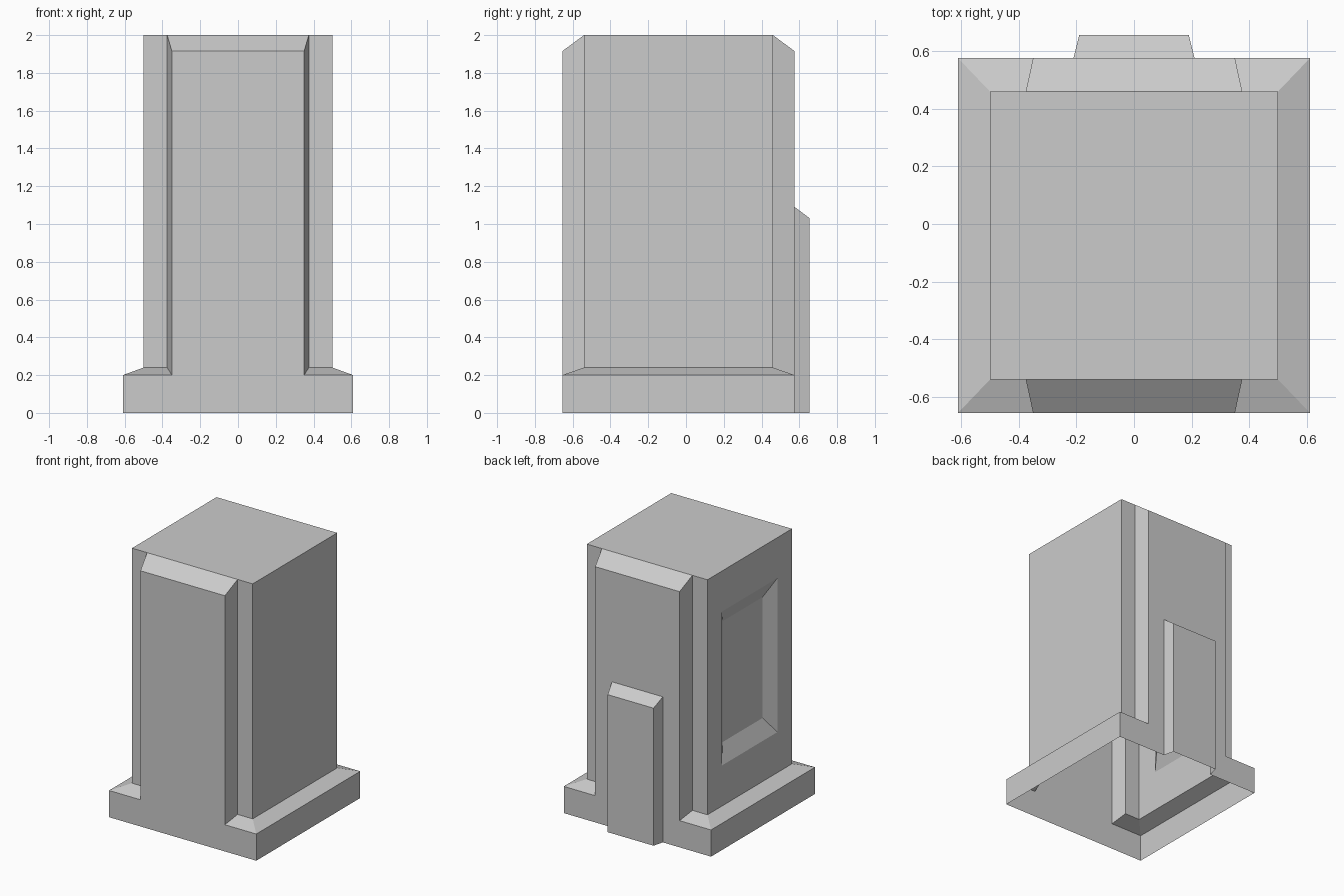
import bpy, bmesh
from math import radians
from mathutils import Vector

if "Cube" in bpy.data.objects:
    bpy.data.objects.remove(bpy.data.objects["Cube"])

CENTRE_Y = -0.04           # body and base are symmetric about this line
B, H = 0.50, 2.00          # body half width, full height
BX, BY = 0.61, 0.615       # base half sizes
Z0, Z1 = 0.20, 0.24        # base rim, top of base slope
PI, PO, PZ = 0.375, 0.35, 1.915   # raised panel: root, face, face top

bm = bmesh.new()


def quarter(sx, sy, faces):
    """Add faces given for one quarter, mirrored by the signs."""
    for pts in faces:
        bm.faces.new([bm.verts.new((sx * x, sy * y + CENTRE_Y, z)) for x, y, z in pts])


# base, body and raised front/back panels
shell = [
    [(BX, 0, 0), (BX, BY, 0), (BX, BY, Z0), (BX, 0, Z0)],
    [(BX, 0, Z0), (BX, BY, Z0), (B, B, Z1), (B, 0, Z1)],
    [(B, 0, Z1), (B, B, Z1), (B, B, H), (B, 0, H)],
    [(0, 0, H), (B, 0, H), (B, B, H), (PI, B, H), (0, B, H)],
    [(B, B, Z1), (PI, B, Z1), (PI, B, H), (B, B, H)],
    [(BX, BY, Z0), (PO, BY, Z0), (PI, B, Z1), (B, B, Z1)],
    [(PI, B, Z1), (PO, BY, Z0), (PO, BY, PZ), (PI, B, H)],
    [(0, B, H), (PI, B, H), (PO, BY, PZ), (0, BY, PZ)],
]
# plain front face
front = [
    [(0, BY, 0), (BX, BY, 0), (BX, BY, Z0), (PO, BY, Z0), (0, BY, Z0)],
    [(0, BY, Z0), (PO, BY, Z0), (PO, BY, PZ), (0, BY, PZ)],
]
# back face with the lower raised block
W, V, D, T, U = 0.21, 0.19, 0.695, 1.09, 1.03
back = [
    [(W, BY, 0), (BX, BY, 0), (BX, BY, Z0), (PO, BY, Z0), (W, BY, Z0)],
    [(W, BY, Z0), (PO, BY, Z0), (PO, BY, PZ), (0, BY, PZ), (0, BY, T), (W, BY, T)],
    [(W, BY, 0), (V, D, 0), (V, D, U), (W, BY, T), (W, BY, Z0)],
    [(0, BY, T), (W, BY, T), (V, D, U), (0, D, U)],
    [(0, D, 0), (V, D, 0), (V, D, U), (0, D, U)],
]
for sx in (-1, 1):
    quarter(sx, -1, shell + front)
    quarter(sx, 1, shell + back)

bmesh.ops.remove_doubles(bm, verts=bm.verts, dist=1e-4)
bmesh.ops.recalc_face_normals(bm, faces=bm.faces)
bmesh.ops.dissolve_limit(bm, angle_limit=radians(1), verts=bm.verts, edges=bm.edges)

# recess in the left side
side = min((f for f in bm.faces if abs(f.calc_center_median().x + B) < 1e-3),
           key=lambda f: -f.calc_area())
for scale_y, scale_z, depth in ((0.655, 0.655, 0), (0.725, 0.785, 0.06)):
    side = bmesh.ops.extrude_discrete_faces(bm, faces=[side])["faces"][0]
    c = side.calc_center_bounds()
    for v in side.verts:
        d = v.co - c
        v.co = c + Vector((depth, d.y * scale_y, d.z * scale_z))
bmesh.ops.recalc_face_normals(bm, faces=bm.faces)

mesh = bpy.data.meshes.new("pedestal_shell")
bm.to_mesh(mesh)
bm.free()
bpy.context.collection.objects.link(bpy.data.objects.new("pedestal_shell", mesh))
